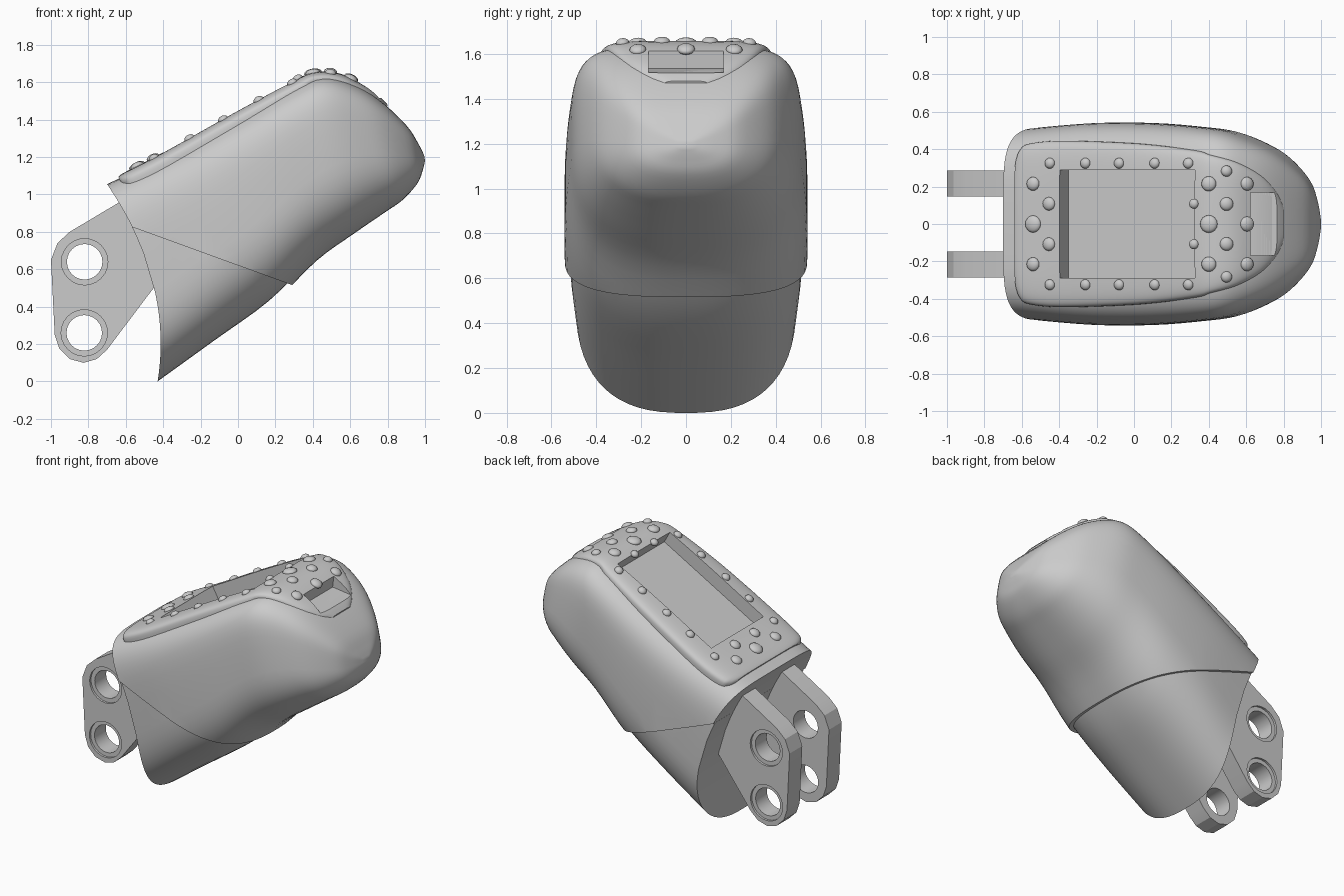
import bpy, bmesh
from math import sin, cos, pi, radians, copysign
from mathutils import Vector, Matrix
from mathutils.bvhtree import BVHTree

if "Cube" in bpy.data.objects:
    bpy.data.objects.remove(bpy.data.objects["Cube"])


def make_object(name, bm):
    bmesh.ops.recalc_face_normals(bm, faces=bm.faces)
    me = bpy.data.meshes.new(name)
    bm.to_mesh(me)
    bm.free()
    ob = bpy.data.objects.new(name, me)
    bpy.context.collection.objects.link(ob)
    return ob


def finish(ob, angle=32):
    bpy.ops.object.select_all(action='DESELECT')
    ob.select_set(True)
    bpy.context.view_layer.objects.active = ob
    bpy.ops.object.shade_smooth_by_angle(angle=radians(angle))


def cut(ob, cutter):
    cutter.hide_render = True
    m = ob.modifiers.new("cut", 'BOOLEAN')
    m.operation, m.solver, m.object = 'DIFFERENCE', 'EXACT', cutter
    bpy.context.view_layer.objects.active = ob
    bpy.ops.object.modifier_apply(modifier=m.name)


def smooth_rows(rows, steps):
    """Catmull-Rom interpolation of station tuples."""
    out = []
    for i in range(len(rows) - 1):
        a, b, c, d = (rows[max(0, min(len(rows) - 1, i + k))] for k in (-1, 0, 1, 2))
        for s in range(steps):
            t = s / steps
            out.append([0.5 * (2 * q + (r - p) * t + (2 * p - 5 * q + 4 * r - u) * t * t
                               + (3 * q - p - 3 * r + u) * t ** 3)
                        for p, q, r, u in zip(a, b, c, d)])
    return out + [list(rows[-1])]


def loft(rows, n_top, n_bot, steps=4, n=64):
    """Superellipse loft; row = top x, top z, bottom x, bottom z, half width, bulge."""
    bm = bmesh.new()
    rings = []
    for tx, tz, bx, bz, w, bulge in smooth_rows(rows, steps):
        ring = []
        for i in range(n):
            a = 2 * pi * (i + 0.5) / n
            e = 2 / (n_top if cos(a) > 0 else n_bot)
            v = copysign(abs(cos(a)) ** e, cos(a))
            y = w * copysign(abs(sin(a)) ** e, sin(a))
            ring.append(bm.verts.new(((tx + bx) / 2 + v * (tx - bx) / 2 + bulge * (1 - v * v), y,
                                      (tz + bz) / 2 + v * (tz - bz) / 2)))
        rings.append(ring)
    for r, q in zip(rings, rings[1:]):
        for i in range(n):
            j = (i + 1) % n
            bm.faces.new((r[i], r[j], q[j], q[i]))
    for r in (rings[0], rings[-1]):          # end caps as strips of quads
        for i in range(n // 2 - 1):
            bm.faces.new((r[i], r[i + 1], r[n - 2 - i], r[n - 1 - i]))
    return bm


def bisect(bm, co, no):
    bmesh.ops.recalc_face_normals(bm, faces=bm.faces)
    res = bmesh.ops.bisect_plane(bm, geom=bm.verts[:] + bm.edges[:] + bm.faces[:],
                                 plane_co=co, plane_no=no, clear_outer=True)
    edges = [e for e in res["geom_cut"] if isinstance(e, bmesh.types.BMEdge)]
    bmesh.ops.holes_fill(bm, edges=edges, sides=0)


def box(name, loc, size, rot_y=0):
    bm = bmesh.new()
    bmesh.ops.create_cube(bm, size=1, matrix=Matrix.Translation(loc)
                          @ Matrix.Rotation(rot_y, 4, 'Y') @ Matrix.Diagonal((*size, 1)))
    return make_object(name, bm)


# Body: upper shell and slightly smaller lower sleeve, split by a slanted plane
body = [(-.70, 1.055, -.415, -.02, .515, .11), (-.35, 1.225, -.11, .20, .54, .06),
        (0, 1.415, .18, .41, .54, .02), (.30, 1.58, .42, .645, .52, 0),
        (.45, 1.635, .62, .79, .495, 0), (.60, 1.60, .78, .90, .435, 0),
        (.75, 1.51, .88, .97, .36, 0), (.90, 1.37, .96, 1.06, .24, 0),
        (.965, 1.27, .988, 1.13, .13, 0), (.995, 1.21, 1.0, 1.18, .03, 0)]
split_co, split_no = Vector((-.55, 0, .82)), Vector((.341, 0, .94))

bm = loft(body, 5, 2.6)
bisect(bm, split_co, -split_no)
upper = make_object("upper_shell", bm)

bm = loft([(tx, tz, bx - .015, bz + .02, w - .022, g) for tx, tz, bx, bz, w, g in body], 5, 2.6)
bisect(bm, split_co, split_no)
finish(make_object("lower_sleeve", bm))

# Raised top panel following the body
panel_rows = [(-.64, 1.095, .36), (-.625, 1.107, .40), (-.58, 1.132, .43), (-.4, 1.225, .445),
              (0, 1.45, .43), (.3, 1.61, .395), (.42, 1.655, .37), (.55, 1.645, .335),
              (.68, 1.58, .27), (.76, 1.52, .19), (.80, 1.48, .11)]
bm = loft([(x, z, x + (.07 if x < .4 else -.04), z - .15, w, 0) for x, z, w in panel_rows], 5, 3)
bmesh.ops.recalc_face_normals(bm, faces=bm.faces)
tree = BVHTree.FromBMesh(bm)
panel = make_object("top_panel", bm)

# Screen pocket and nose notch
pocket = box("pocket_cutter", (-.04, 0, 1.43), (.823, .575, .2), -radians(29))
notch = box("notch_cutter", (.78, 0, 1.665), (.30, .335, .30), radians(7))
for ob in (upper, panel):
    for c in (pocket, notch):
        cut(ob, c)
    finish(ob)

# Rivets: x, y, radius; mirrored when y is not zero
rivets = [(x, .325, .029) for x in (-.45, -.26, -.08, .11, .29)]
rivets += [(-.54, .215, .037), (-.54, 0, .046), (-.455, .108, .036), (.40, .215, .04),
           (.40, 0, .047), (.495, .107, .036), (.495, .283, .03), (.605, .215, .037),
           (.605, 0, .04), (.32, .108, .027)]
bm = bmesh.new()
for x, y, r in rivets:
    for s in ((1, -1) if y else (1,)):
        loc, nor, _, _ = tree.ray_cast(Vector((x, y * s, 3)), Vector((0, 0, -1)))
        if loc is None:
            continue
        bmesh.ops.create_uvsphere(bm, u_segments=16, v_segments=8, radius=1,
                                  matrix=Matrix.Translation(loc)
                                  @ nor.to_track_quat('Z', 'Y').to_matrix().to_4x4()
                                  @ Matrix.Diagonal((r, r, .021, 1)))
finish(make_object("rivets", bm), 60)

# Rear hinge brackets with countersunk holes
outline = [(-.36, 1.0), (-.57, 1.0), (-.64, .955), (-.90, .80), (-.965, .74), (-1.0, .65), (-.98, .25),
           (-.955, .175), (-.90, .12), (-.825, .10), (-.755, .12), (-.70, .17), (-.47, .475), (-.33, .65)]
for name, s in (("bracket_left", 1), ("bracket_right", -1)):
    y_in, y_out = .147 * s, .287 * s
    bm = bmesh.new()
    face = bm.faces.new([bm.verts.new((x, y_in, z)) for x, z in outline])
    ext = bmesh.ops.extrude_face_region(bm, geom=[face], use_keep_orig=True)
    bmesh.ops.translate(bm, vec=(0, y_out - y_in, 0),
                        verts=[v for v in ext["geom"] if isinstance(v, bmesh.types.BMVert)])
    bracket = make_object(name, bm)
    for x, z in ((-.82, .64), (-.822, .26)):
        for r, depth in ((.095, .5), (.124, .03)):
            bm = bmesh.new()
            bmesh.ops.create_cone(bm, cap_ends=True, segments=24, radius1=r, radius2=r, depth=depth,
                                  matrix=Matrix.Translation((x, y_out if depth < .1 else .217 * s, z))
                                  @ Matrix.Rotation(pi / 2, 4, 'X'))
            drill = make_object("drill", bm)
            if depth > .1:
                drill.scale.y = 1
            cut(bracket, drill)
            bpy.data.objects.remove(drill)
    finish(bracket, 20)

for c in (pocket, notch):
    bpy.data.objects.remove(c)
